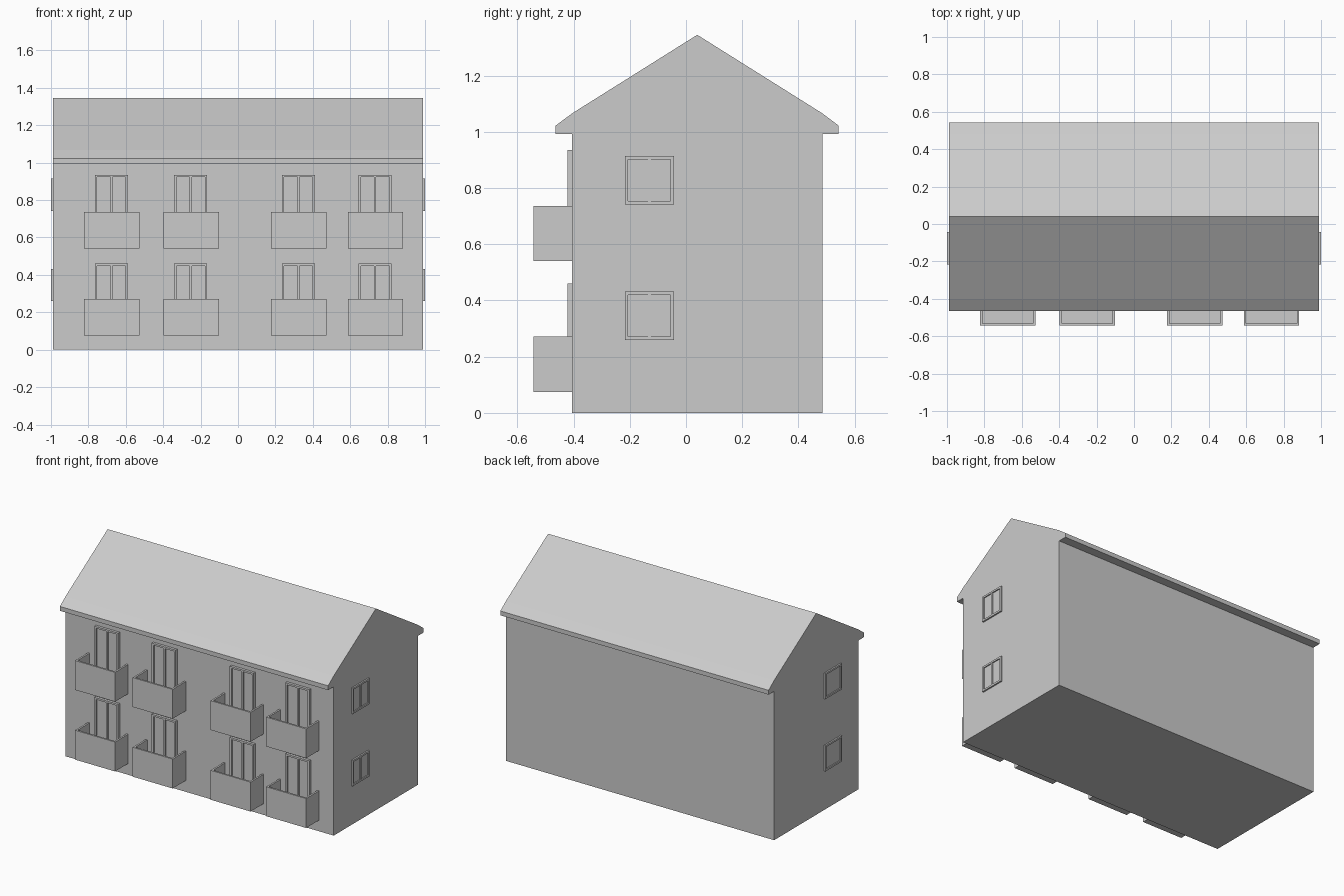
import bpy, bmesh
from mathutils import Matrix, Vector

if "Cube" in bpy.data.objects:
    bpy.data.objects.remove(bpy.data.objects["Cube"])


def make_object(name, bm):
    bmesh.ops.recalc_face_normals(bm, faces=bm.faces[:])
    me = bpy.data.meshes.new(name)
    bm.to_mesh(me)
    bm.free()
    ob = bpy.data.objects.new(name, me)
    bpy.context.collection.objects.link(ob)
    return ob


def box(bm, lo, hi):
    lo, hi = Vector(lo), Vector(hi)
    m = Matrix.Translation((lo + hi) / 2) @ Matrix.Diagonal((*(hi - lo), 1))
    bmesh.ops.create_cube(bm, size=1, matrix=m)


def framed_opening(name, w, h, depth, mullion, bar=0.012):
    """Frame, glass and optional mullion; centred in x, base at z=0, facing -y."""
    bm = bmesh.new()
    a = w / 2
    box(bm, (-a, -depth, 0), (-a + bar, 0.005, h))
    box(bm, (a - bar, -depth, 0), (a, 0.005, h))
    box(bm, (-a + bar, -depth, 0), (a - bar, 0.005, bar))
    box(bm, (-a + bar, -depth, h - bar), (a - bar, 0.005, h))
    box(bm, (-a + bar, -0.003, bar), (a - bar, 0.005, h - bar))
    if mullion:
        box(bm, (-bar / 2, -depth * 0.8, bar), (bar / 2, -0.003, h - bar))
    return make_object(name, bm)


X, FRONT, BACK = 0.99, -0.405, 0.485

# House body: walls, eaves and gable roof as one extruded profile
profile = [(FRONT, 0), (FRONT, 0.993), (-0.464, 0.993), (-0.464, 1.022),
           (-0.403, 1.067), (0.04, 1.345), (0.483, 1.067), (0.543, 1.022),
           (0.543, 0.993), (BACK, 0.993), (BACK, 0)]
bm = bmesh.new()
face = bm.faces.new([bm.verts.new((-X, y, z)) for y, z in profile])
ext = bmesh.ops.extrude_face_region(bm, geom=[face], use_keep_orig=True)
bmesh.ops.translate(bm, vec=(2 * X, 0, 0),
                    verts=[v for v in ext["geom"] if isinstance(v, bmesh.types.BMVert)])
make_object("house_walls_and_roof", bm)

# Balconies with doors: (balcony centre x, door centre x) on two floors
T, OUT = 0.012, -0.543
for floor, z in enumerate((0.075, 0.54)):
    for i, (bx, dx) in enumerate([(-0.675, -0.677), (-0.25, -0.253),
                                  (0.325, 0.323), (0.735, 0.733)]):
        l, r, top = bx - 0.148, bx + 0.148, z + 0.196
        bm = bmesh.new()
        box(bm, (l, OUT, z), (r, FRONT, z + T))
        box(bm, (l, OUT, z + T), (r, OUT + T, top))
        box(bm, (l, OUT + T, z + T), (l + T, FRONT, top))
        box(bm, (r - T, OUT + T, z + T), (r, FRONT, top))
        make_object(f"balcony_{floor}_{i}", bm)
        base = z + T
        door = framed_opening(f"balcony_door_{floor}_{i}", 0.177,
                              (0.46, 0.935)[floor] - base, 0.017, True)
        door.location = (dx, FRONT, base)

# Side windows on both gable walls
for floor, z in enumerate((0.26, 0.742)):
    for side, s in (("right", 1), ("left", -1)):
        win = framed_opening(f"{side}_window_{floor}", 0.175, 0.172, 0.01, s > 0)
        win.matrix_world = (Matrix.Translation((s * X, -0.13, z))
                            @ Matrix.Rotation(s * 1.5707963, 4, 'Z'))
